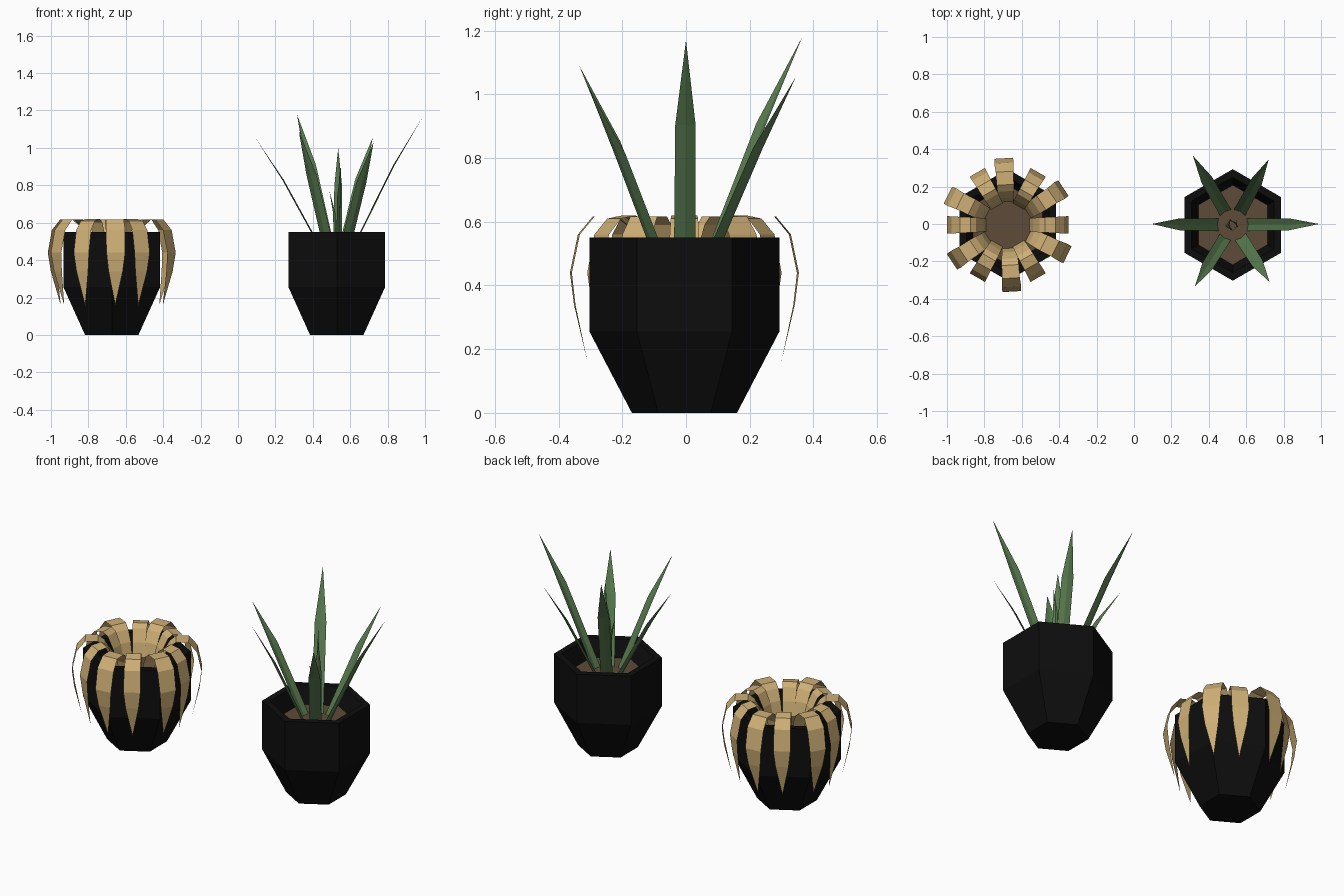
import bpy, bmesh, math
from mathutils import Vector

if "Cube" in bpy.data.objects:
    bpy.data.objects.remove(bpy.data.objects["Cube"])


def material(name, rgb):
    m = bpy.data.materials.new(name)
    m.diffuse_color = (*rgb, 1)
    m.use_nodes = True
    m.node_tree.nodes["Principled BSDF"].inputs["Base Color"].default_value = m.diffuse_color
    return m


BLACK = material("black_glaze", (0.004, 0.004, 0.004))
SOIL = material("soil", (0.11, 0.07, 0.04))
TAN = material("dry_leaf", (0.62, 0.43, 0.18))
GREEN = material("green_leaf", (0.10, 0.20, 0.08))


def finish(name, bm, mat):
    me = bpy.data.meshes.new(name)
    bm.to_mesh(me)
    bm.free()
    me.materials.append(mat)
    ob = bpy.data.objects.new(name, me)
    bpy.context.collection.objects.link(ob)
    return ob


def hexagon(bm, c, r, z):
    return [bm.verts.new((c[0] + r * math.cos(math.radians(30 + 60 * i)),
                          c[1] + r * math.sin(math.radians(30 + 60 * i)), z))
            for i in range(6)]


# Six-sided pot with open rim, and its soil
def make_pot(name, c):
    bm = bmesh.new()
    profile = [(0.165, 0), (0.298, 0.255), (0.298, 0.55), (0.255, 0.55), (0.213, 0.45)]
    rings = [hexagon(bm, c, r, z) for r, z in profile]
    bm.faces.new(rings[0][::-1])
    for a, b in zip(rings, rings[1:]):
        for i in range(6):
            j = (i + 1) % 6
            bm.faces.new((a[i], a[j], b[j], b[i]))
    finish(name + "_pot", bm, BLACK)
    bm = bmesh.new()
    bm.faces.new(hexagon(bm, c, 0.213, 0.45))
    finish(name + "_soil", bm, SOIL)


# Blade through (radius, z, half width) stations; fold lowers the midrib
def add_blade(bm, c, angle, stations, fold=0.0):
    out = Vector((math.cos(angle), math.sin(angle), 0))
    side = Vector((-math.sin(angle), math.cos(angle), 0))
    prev = None
    for r, z, w in stations:
        p = Vector((c[0], c[1], z)) + out * r
        if w == 0:
            tip = bm.verts.new(p)
            for a, b in zip(prev, prev[1:]):
                bm.faces.new((a, b, tip))
            break
        row = [bm.verts.new(p - side * w)]
        if fold:
            row.append(bm.verts.new(p + out * fold))
        row.append(bm.verts.new(p + side * w))
        if prev:
            for k in range(len(row) - 1):
                bm.faces.new((prev[k], prev[k + 1], row[k + 1], row[k]))
        prev = row


left, right = (-0.675, -0.005), (0.528, -0.005)
make_pot("left", left)
make_pot("right", right)

# Drooping dry leaves: two interleaved sets of six
inner = [(0.115, 0.45, 0.035), (0.135, 0.53, 0.037), (0.17, 0.60, 0.04), (0.20, 0.62, 0.041),
         (0.255, 0.61, 0.043), (0.30, 0.56, 0.046), (0.325, 0.44, 0.047),
         (0.315, 0.34, 0.036), (0.283, 0.155, 0)]
outer = [(0.125, 0.45, 0.038), (0.145, 0.53, 0.04), (0.18, 0.59, 0.044), (0.215, 0.617, 0.046),
         (0.285, 0.617, 0.047), (0.332, 0.56, 0.052), (0.357, 0.44, 0.05),
         (0.345, 0.34, 0.038), (0.305, 0.16, 0)]
bm = bmesh.new()
for i in range(6):
    add_blade(bm, left, math.radians(60 * i), inner)
    add_blade(bm, left, math.radians(60 * i + 33.5), outer)
finish("drooping_leaves", bm, TAN)

# Upright green leaves, each aimed at its tip (x, y, z)
bm = bmesh.new()
tips = [(0.99, 0, 1.17), (0.72, 0.345, 1.055), (0.315, 0.365, 1.18),
        (0.095, 0, 1.05), (0.325, -0.335, 1.09), (0.725, -0.31, 1.03)]
for x, y, z in tips:
    dx, dy = x - right[0], y - right[1]
    r, h = math.hypot(dx, dy), z - 0.45
    add_blade(bm, right, math.atan2(dy, dx),
              [(0.075, 0.45, 0.034), (0.075 + (r - 0.075) * 0.58, 0.45 + h * 0.63, 0.032),
               (r, z, 0)], fold=0.008)
# Short leaves in the middle
for deg, z, r in [(50, 1.0, 0.012), (-20, 0.91, 0.025), (190, 0.77, 0.04)]:
    h = z - 0.45
    add_blade(bm, right, math.radians(deg),
              [(0.008, 0.45, 0.03), (0.012, 0.45 + h * 0.63, 0.027), (r, z, 0)], fold=0.008)
finish("green_leaves", bm, GREEN)
